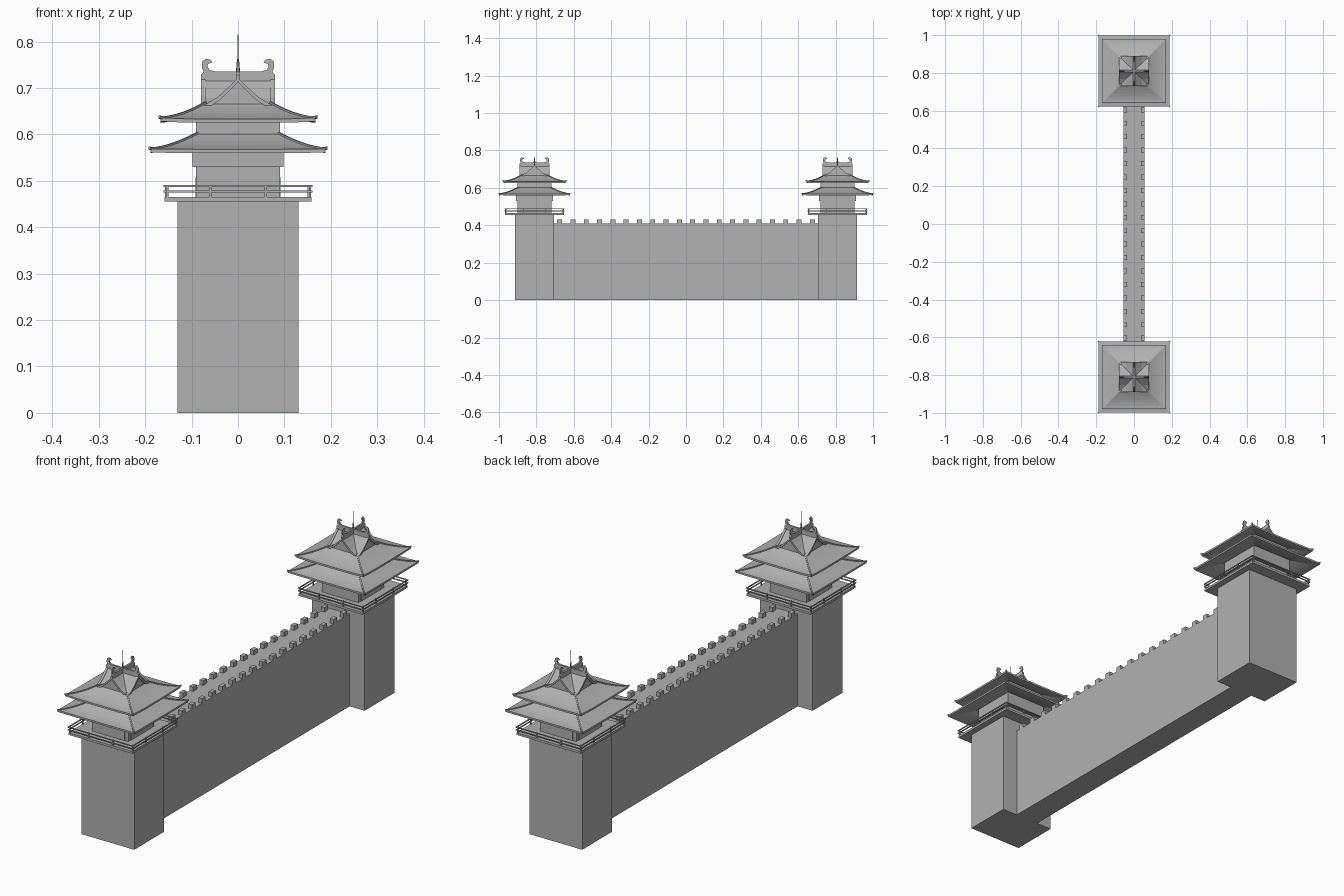
import bpy, bmesh, math
from mathutils import Vector, Matrix

if "Cube" in bpy.data.objects:
    bpy.data.objects.remove(bpy.data.objects["Cube"])

TOWER_Y = 0.81
STONE = bpy.data.materials.new("dark_grey")
STONE.diffuse_color = (0.44, 0.44, 0.44, 1)
STONE.use_nodes = True
STONE.node_tree.nodes["Principled BSDF"].inputs["Base Color"].default_value = STONE.diffuse_color


def add(name, bm, both=True):
    """Turn a bmesh into objects, one per tower or a single one at the origin."""
    bmesh.ops.recalc_face_normals(bm, faces=bm.faces)
    me = bpy.data.meshes.new(name)
    bm.to_mesh(me)
    bm.free()
    me.materials.append(STONE)
    for y, tag in ([(-TOWER_Y, "_front"), (TOWER_Y, "_back")] if both else [(0, "")]):
        ob = bpy.data.objects.new(name + tag, me)
        ob.location.y = y
        bpy.context.collection.objects.link(ob)


def box(bm, x0, x1, y0, y1, z0, z1):
    m = Matrix.LocRotScale(Vector(((x0 + x1) / 2, (y0 + y1) / 2, (z0 + z1) / 2)), None,
                           Vector((x1 - x0, y1 - y0, z1 - z0)))
    return bmesh.ops.create_cube(bm, size=1, matrix=m)["verts"]


def slab(name, hx, hy, z0, z1):
    bm = bmesh.new()
    box(bm, -hx, hx, -hy, hy, z0, z1)
    add(name, bm)


def prism(bm, pts, a, b):
    """Extrude an (x, z) outline along y from a to b."""
    v0 = [bm.verts.new((x, a, z)) for x, z in pts]
    v1 = [bm.verts.new((x, b, z)) for x, z in pts]
    bm.faces.new(v0)
    bm.faces.new(v1[::-1])
    n = len(pts)
    for i in range(n):
        bm.faces.new((v0[i], v1[i], v1[(i + 1) % n], v0[(i + 1) % n]))
    return v0 + v1


def turn(bm, verts, k):
    bmesh.ops.rotate(bm, verts=verts, cent=(0, 0, 0), matrix=Matrix.Rotation(k * math.pi / 2, 3, 'Z'))


# Curved hip roof with raised corners, and ridges along its four hips
def roof(name, inner, z_top, outer, z_eave, curl, thick=0.008, n=8, rows=6):
    def point(t, s):
        r = inner + (outer - inner) * t
        z = z_eave + (z_top - z_eave) * (1 - t) ** 1.6 + curl * abs(s) ** 4 * t * t
        return r, z
    bm = bmesh.new()
    layers = []
    for dz in (0, -thick):
        rings = []
        for i in range(rows + 1):
            ring = []
            for k in range(4):
                for j in range(n):
                    s = -1 + 2 * j / n
                    r, z = point(i / rows, s)
                    v = Matrix.Rotation(k * math.pi / 2, 3, 'Z') @ Vector((s * r, -r, z + dz))
                    ring.append(bm.verts.new(v))
            rings.append(ring)
        layers.append(rings)
    loop = layers[0] + layers[1][::-1]
    m = 4 * n
    for i in range(len(loop)):
        a, b = loop[i], loop[(i + 1) % len(loop)]
        for j in range(m):
            bm.faces.new((a[j], a[(j + 1) % m], b[(j + 1) % m], b[j]))
    add(name, bm)

    bm = bmesh.new()
    for k in range(4):
        prev, made = None, []
        for i in range(rows + 2):
            r, z = point(i / rows, 1) if i <= rows else (outer + 0.002, z_eave + curl + 0.002)
            d = 0.002
            sec = [bm.verts.new((r + a, r - a, z + h)) for a, h in
                   ((-d, -0.003), (-d, 0.003), (d, 0.003), (d, -0.003))]
            made += sec
            if prev:
                for q in range(4):
                    bm.faces.new((prev[q], prev[(q + 1) % 4], sec[(q + 1) % 4], sec[q]))
            else:
                bm.faces.new(sec)
            prev = sec
        bm.faces.new(prev)
        turn(bm, made, k)
    add(name + "_hip_ridges", bm)


# Connecting wall and battlements
bm = bmesh.new()
box(bm, -0.056, 0.056, -0.706, 0.706, 0, 0.41)
add("curtain_wall", bm, both=False)
bm = bmesh.new()
for i in range(20):
    y = (i - 9.5) * 0.0711
    for x in (-0.047, 0.047):
        box(bm, x - 0.009, x + 0.009, y - 0.013, y + 0.013, 0.41, 0.43)
add("battlements", bm, both=False)

# Tower body, balcony and storeys
slab("tower_base", 0.13, 0.105, 0, 0.456)
slab("balcony_floor", 0.158, 0.158, 0.455, 0.465)
slab("storey", 0.09, 0.09, 0.465, 0.65)
slab("eave_band", 0.098, 0.098, 0.53, 0.588)

# Panels on each side of the lower storey
bm = bmesh.new()
for k in range(4):
    turn(bm, box(bm, -0.073, 0.073, -0.0915, -0.088, 0.465, 0.508), k)
add("wall_panels", bm)

# Balcony railing
bm = bmesh.new()
for k in range(4):
    vs = []
    for z in (0.477, 0.489):
        vs += box(bm, -0.16, 0.16, -0.16, -0.156, z - 0.002, z + 0.002)
    for x in (-0.152, -0.06, 0.06):
        vs += box(bm, x - 0.0025, x + 0.0025, -0.1575, -0.1525, 0.464, 0.491)
    turn(bm, vs, k)
add("railing", bm)

roof("lower_roof", 0.088, 0.602, 0.189, 0.568, 0.001)
roof("upper_roof", 0.07, 0.668, 0.167, 0.633, 0.003)

# Crossed gables with overhanging bargeboards
half = [(0, 0.719), (0.018, 0.701), (0.042, 0.679), (0.078, 0.657)]
mirror = [(-x, z) for x, z in half[:0:-1]]
gable = mirror + half
bm = bmesh.new()
for k in range(2):
    turn(bm, prism(bm, gable + [(0.078, 0.645), (-0.078, 0.645)], -0.074, 0.074), k)
add("crossed_gables", bm)
bm = bmesh.new()
for k in range(4):
    board = [(x, z + 0.003) for x, z in gable] + [(x * 0.96, z - 0.006) for x, z in gable[::-1]]
    turn(bm, prism(bm, board, -0.08, -0.07), k)
add("bargeboards", bm)

# Ridges with curled horn ornaments at the ends, thinning upwards
end = [(0.05, 0.736), (0.062, 0.739), (0.066, 0.747), (0.064, 0.752), (0.055, 0.755),
       (0.059, 0.761), (0.070, 0.763), (0.077, 0.757), (0.078, 0.745), (0.074, 0.735),
       (0.080, 0.728), (0.080, 0.714)]
bm = bmesh.new()
for k in range(2):
    vs = prism(bm, [(-x, z) for x, z in end[::-1]] + end, -0.004, 0.004)
    for v in vs:
        if v.co.z > 0.737:
            v.co.y *= max(0.25, 1 - (v.co.z - 0.737) / 0.03)
    turn(bm, vs, k)
add("horned_ridges", bm)

# Spire: turned finial with a thin needle
bm = bmesh.new()
for r0, r1, z0, z1 in ((0.005, 0.002, 0.73, 0.762), (0.0035, 0.0035, 0.752, 0.756),
                       (0.0012, 0.0006, 0.76, 0.815)):
    bmesh.ops.create_cone(bm, cap_ends=True, segments=8, radius1=r0, radius2=r1, depth=z1 - z0,
                          matrix=Matrix.Translation((0, 0, (z0 + z1) / 2)))
add("spire", bm)
